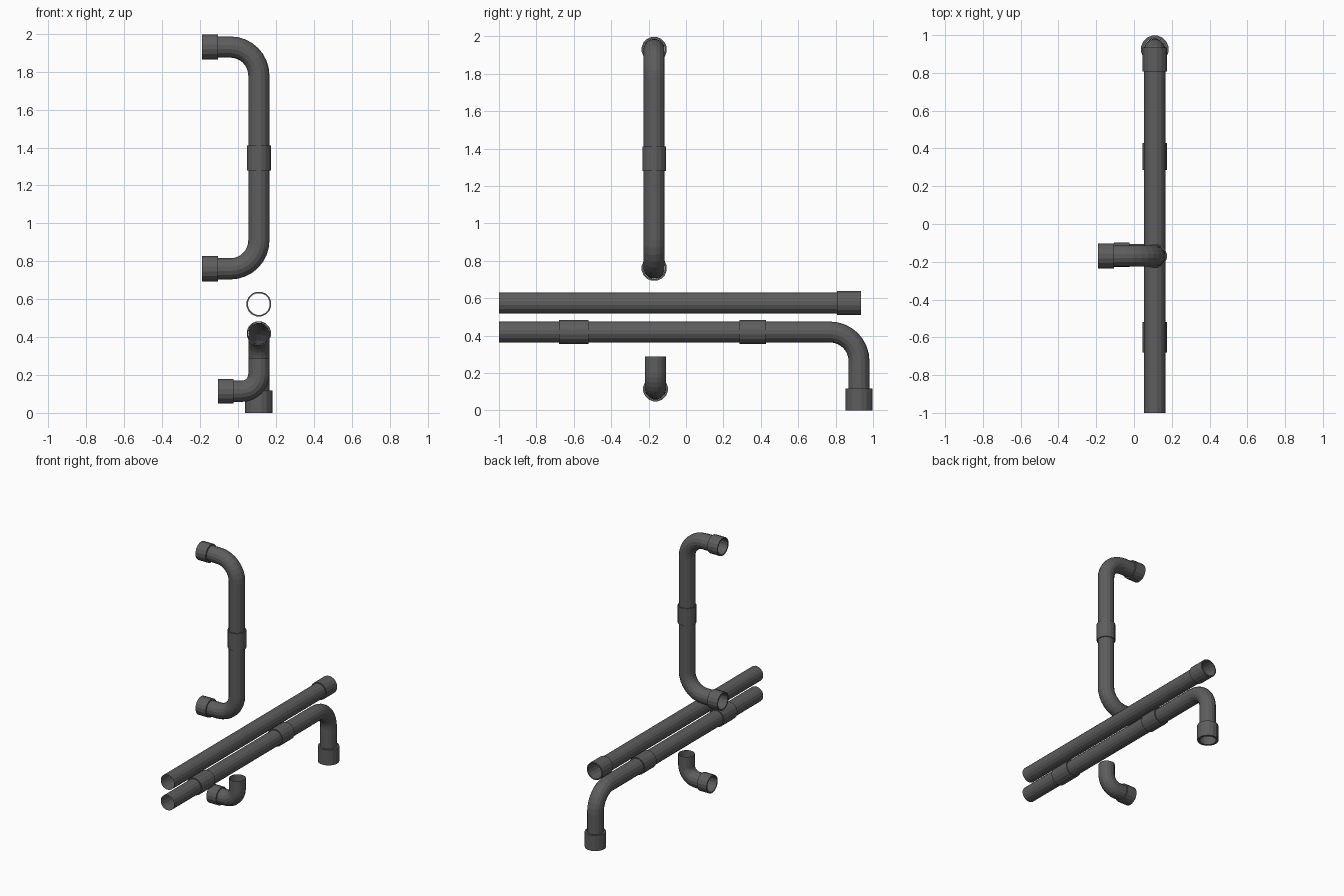
import bpy, bmesh, math
from mathutils import Vector

if "Cube" in bpy.data.objects:
    bpy.data.objects.remove(bpy.data.objects["Cube"])

SIDES, BEND_STEPS = 16, 8
R = 0.057          # pipe radius
X = 0.11           # shared pipe plane

grey = bpy.data.materials.new("dark_grey_plastic")
grey.diffuse_color = (0.11, 0.11, 0.11, 1)
grey.use_nodes = True
grey.node_tree.nodes["Principled BSDF"].inputs["Base Color"].default_value = grey.diffuse_color


def bend_path(corners, bend):
    """Round every inner corner of a polyline with a quarter arc."""
    pts = [Vector(c) for c in corners]
    path = [pts[0]]
    for a, c, b in zip(pts, pts[1:], pts[2:]):
        u, v = (a - c).normalized(), (b - c).normalized()
        centre = c + (u + v) * bend
        for i in range(BEND_STEPS + 1):
            t = math.pi / 2 * i / BEND_STEPS
            path.append(centre - v * bend * math.cos(t) - u * bend * math.sin(t))
    return path + [pts[-1]]


def sweep(name, path, radii, binormal, loop=False):
    """Skin circles of the given radii along a planar path."""
    bm = bmesh.new()
    b = Vector(binormal)
    rings = []
    for i, p in enumerate(path):
        t = (path[min(i + 1, len(path) - 1)] - path[max(i - 1, 0)]).normalized()
        n = b.cross(t)
        ring = []
        for k in range(SIDES):
            a = 2 * math.pi * (k + 0.5) / SIDES
            ring.append(bm.verts.new(p + radii[i] * (n * math.cos(a) + b * math.sin(a))))
        rings.append(ring)
    pairs = list(zip(rings, rings[1:])) + ([(rings[-1], rings[0])] if loop else [])
    for r0, r1 in pairs:
        for k in range(SIDES):
            m = (k + 1) % SIDES
            bm.faces.new((r0[k], r0[m], r1[m], r1[k]))
    mesh = bpy.data.meshes.new(name)
    bm.to_mesh(mesh)
    bm.free()
    mesh.materials.append(grey)
    obj = bpy.data.objects.new(name, mesh)
    bpy.context.collection.objects.link(obj)
    return obj


def pipe(name, corners, binormal, bend=0.15):
    path = bend_path(corners, bend)
    return sweep(name, path, [R] * len(path), binormal)


def collar(name, start, end, radius):
    """Thin-walled sleeve with flat rims around a pipe."""
    s, e = Vector(start), Vector(end)
    d = (e - s).normalized()
    b = Vector((1, 0, 0)) if abs(d.x) < 0.5 else Vector((0, 1, 0))
    bm_path = [s, e, e, s]
    # tangent is the same for all four rings, so nudge through a straight helper
    obj = sweep(name, [s, s + (e - s) / 3, s + (e - s) * 2 / 3, e],
                [radius, radius, R + 0.001, R + 0.001], b, loop=True)
    for i, v in enumerate(obj.data.vertices):
        j = i // SIDES
        along = (v.co - s).dot(d)
        v.co += d * ((bm_path[j] - s).dot(d) - along)
    return obj


# Upper C-shaped riser with end sockets and middle coupling
Y1 = -0.17
pipe("upper_riser", [(-0.185, Y1, 0.76), (X, Y1, 0.76), (X, Y1, 1.93), (-0.185, Y1, 1.93)], (0, 1, 0))
for label, z in (("lower", 0.76), ("top", 1.93)):
    collar(label + "_riser_socket", (-0.19, Y1, z), (-0.105, Y1, z), 0.068)
collar("riser_coupling", (X, Y1, 1.28), (X, Y1, 1.41), 0.065)

# Small floor elbow
Y2 = -0.163
pipe("floor_elbow", [(-0.1, Y2, 0.114), (X, Y2, 0.114), (X, Y2, 0.288)], (0, 1, 0), 0.09)
collar("floor_elbow_socket", (-0.105, Y2, 0.114), (-0.024, Y2, 0.114), 0.067)

# Straight horizontal pipe
pipe("straight_pipe", [(X, -1, 0.574), (X, 0.93, 0.574)], (1, 0, 0))
collar("straight_pipe_socket", (X, 0.807, 0.574), (X, 0.935, 0.574), 0.066)

# Lower horizontal pipe turning down to the ground
pipe("lower_pipe", [(X, -1, 0.419), (X, 0.925, 0.419), (X, 0.925, 0.005)], (1, 0, 0), 0.155)
collar("rear_coupling", (X, 0.286, 0.419), (X, 0.428, 0.419), 0.065)
collar("front_coupling", (X, -0.68, 0.419), (X, -0.52, 0.419), 0.065)
collar("ground_socket", (X, 0.925, 0), (X, 0.925, 0.117), 0.074)
